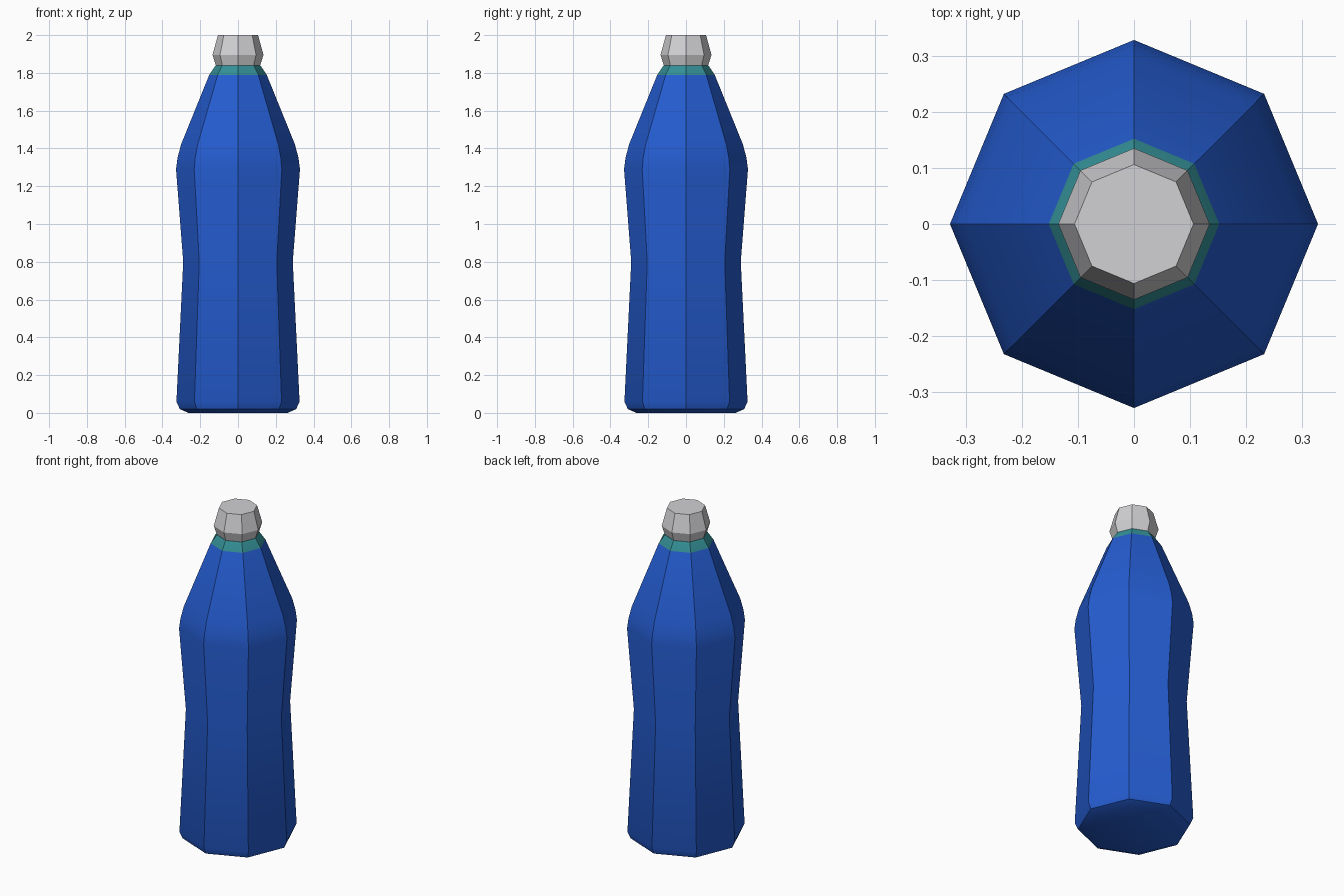
import bpy, bmesh, math

if "Cube" in bpy.data.objects:
    bpy.data.objects.remove(bpy.data.objects["Cube"])

SIDES = 8


def material(name, rgb):
    m = bpy.data.materials.new(name)
    m.diffuse_color = (*rgb, 1.0)
    m.use_nodes = True
    m.node_tree.nodes["Principled BSDF"].inputs["Base Color"].default_value = m.diffuse_color
    return m


blue = material("bottle blue", (0.018, 0.107, 0.63))
teal = material("neck teal", (0.034, 0.28, 0.31))
grey = material("cap grey", (0.64, 0.64, 0.66))


def lathe(name, profile, mats, rule=lambda z: 0):
    """Eight-sided closed solid from (radius, z) points, coloured by face height."""
    bm = bmesh.new()
    rings = []
    for r, z in profile:
        rings.append([bm.verts.new((r * math.cos(2 * math.pi * i / SIDES),
                                    r * math.sin(2 * math.pi * i / SIDES), z))
                      for i in range(SIDES)])
    for a, b in zip(rings, rings[1:]):
        for i in range(SIDES):
            j = (i + 1) % SIDES
            bm.faces.new((a[i], a[j], b[j], b[i]))
    bm.faces.new(rings[0][::-1])
    bm.faces.new(rings[-1])
    for f in bm.faces:
        f.material_index = rule(f.calc_center_median().z)
    mesh = bpy.data.meshes.new(name)
    bm.to_mesh(mesh)
    bm.free()
    for m in mats:
        mesh.materials.append(m)
    ob = bpy.data.objects.new(name, mesh)
    bpy.context.collection.objects.link(ob)
    bpy.ops.object.select_all(action='DESELECT')
    ob.select_set(True)
    bpy.context.view_layer.objects.active = ob
    bpy.ops.object.shade_smooth_by_angle(angle=math.radians(28))
    return ob


# waisted body with sloping shoulder and a teal neck band
lathe("bottle_body",
      [(0.262, 0.0), (0.308, 0.02), (0.326, 0.06), (0.29, 0.80), (0.328, 1.29),
       (0.320, 1.35), (0.302, 1.42), (0.152, 1.79), (0.118, 1.84)],
      [blue, teal], lambda z: 1 if z > 1.79 else 0)

# cap
lathe("cap", [(0.117, 1.84), (0.135, 1.895), (0.106, 2.0)], [grey])
